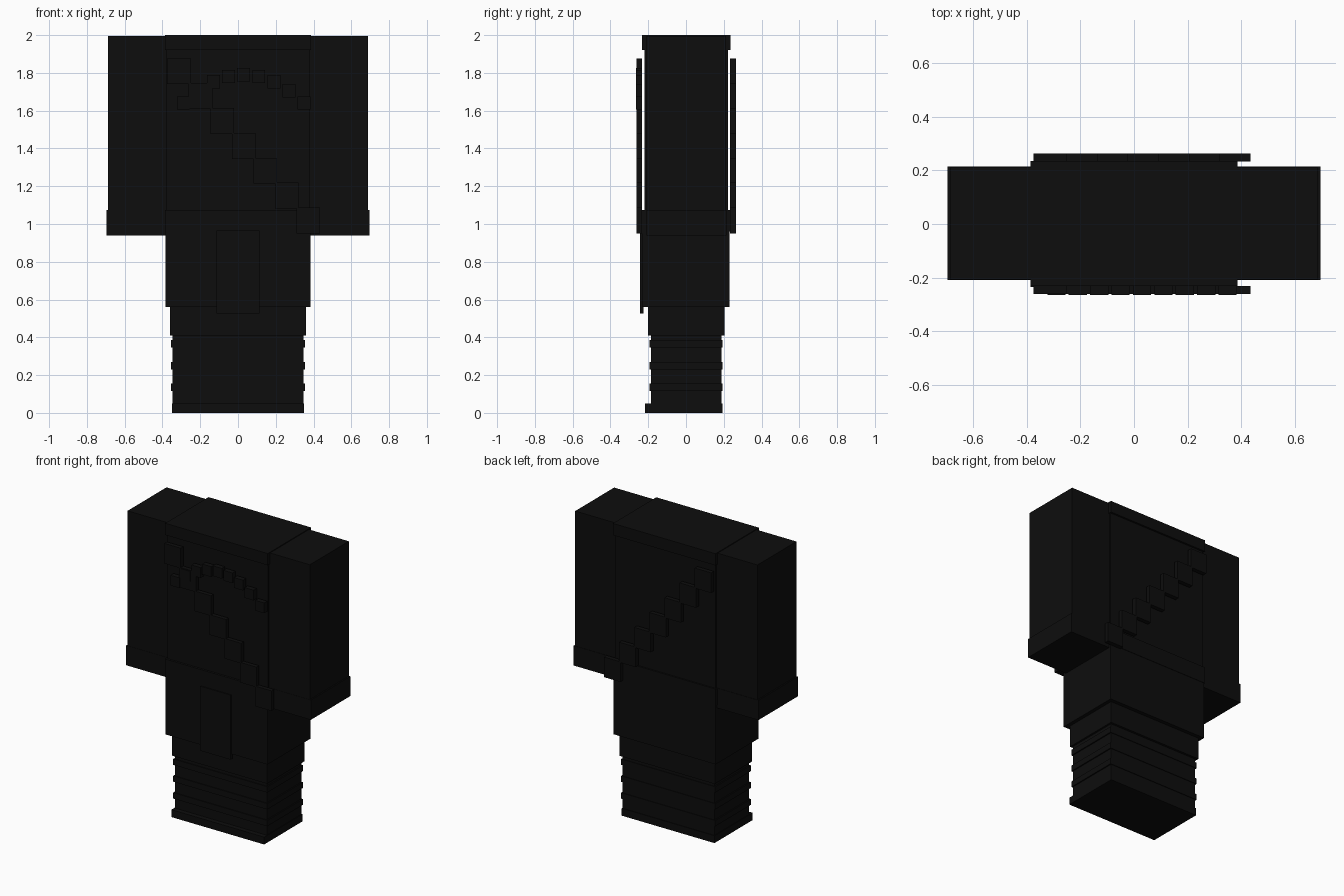
import bpy

old = bpy.data.objects.get("Cube")
if old:
    bpy.data.objects.remove(old, do_unlink=True)

# Single near-black colour
black = bpy.data.materials.new("matte_black")
black.use_nodes = True
colour = (0.004, 0.004, 0.004, 1)
black.diffuse_color = colour
black.node_tree.nodes["Principled BSDF"].inputs["Base Color"].default_value = colour


def box(name, x, y, z):
    """Box between (low, high) limits on each axis."""
    bpy.ops.mesh.primitive_cube_add(size=1)
    ob = bpy.context.object
    ob.name = name
    limits = (x, y, z)
    ob.location = [(a + b) / 2 for a, b in limits]
    ob.scale = [b - a for a, b in limits]
    bpy.ops.object.transform_apply(location=False, rotation=False, scale=True)
    ob.data.materials.append(black)
    return ob


def centred(name, half_x, y, z):
    return box(name, (-half_x, half_x), y, z)


# Torso, collar, belt and tunic skirt
centred("torso", 0.38, (-0.22, 0.222), (1.07, 1.93))
centred("collar", 0.387, (-0.232, 0.235), (1.92, 2.0))
centred("belt", 0.387, (-0.235, 0.233), (0.96, 1.075))
centred("tunic_skirt", 0.385, (-0.232, 0.23), (0.56, 0.96))
centred("front_flap", 0.115, (-0.243, -0.225), (0.525, 0.965))

# Trousers, legs, wrapped bands and feet
centred("trousers", 0.36, (-0.2, 0.204), (0.41, 0.57))
centred("legs", 0.347, (-0.185, 0.188), (0.0, 0.42))
for i in range(3):
    z = 0.135 + 0.115 * i
    centred(f"leg_band_{i + 1}", 0.355, (-0.192, 0.193), (z - 0.02, z + 0.02))
centred("feet", 0.35, (-0.218, 0.193), (0.0, 0.05))

# Arms with cuffs
for side, s in (("left", 1), ("right", -1)):
    box(f"{side}_arm", sorted((0.375 * s, 0.688 * s)), (-0.208, 0.212), (0.945, 1.995))
    box(f"{side}_cuff", sorted((0.38 * s, 0.697 * s)), (-0.21, 0.215), (0.94, 1.075))

# Stepped diagonal strap on front and back
for face, y in (("front", (-0.261, -0.232)), ("back", (0.234, 0.264))):
    for i in range(7):
        x = -0.375 + 0.1142 * i
        z = 1.74 - 0.1317 * i
        box(f"{face}_strap_{i + 1}", (x, x + 0.125), y, (z, z + 0.137))

# Arched row of beads across the chest
for i in range(9):
    t = (i - 4) / 4
    x = 0.03 + 0.32 * t
    z = 1.79 - 0.15 * t * t
    box(f"bead_{i + 1}", (x - 0.034, x + 0.034), (-0.266, -0.232), (z - 0.035, z + 0.035))
